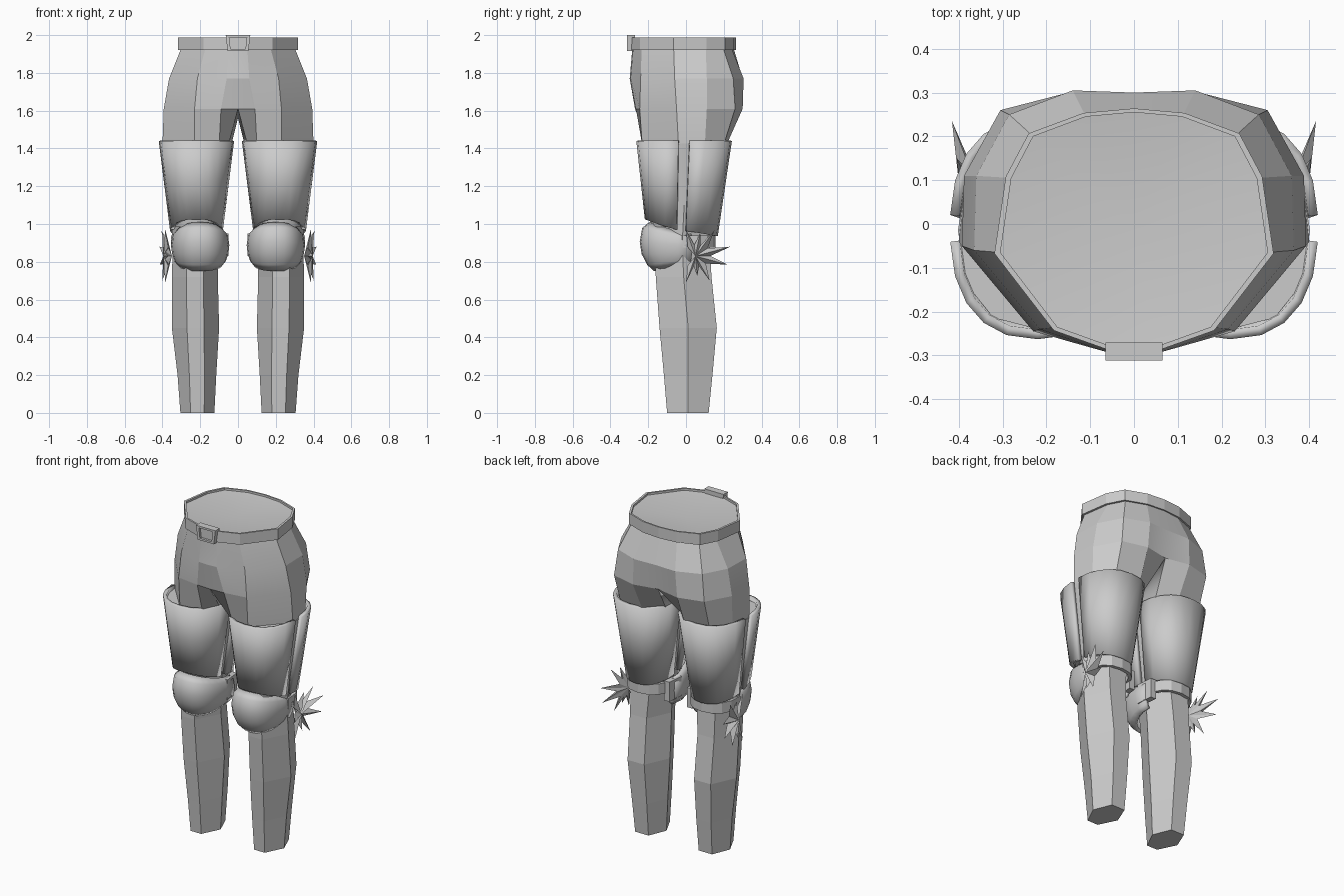
import bpy, bmesh
from math import sin, cos, pi, radians, copysign

cube = bpy.data.objects.get("Cube")
if cube:
    bpy.data.objects.remove(cube, do_unlink=True)

grey = bpy.data.materials.new("plain_grey")
grey.use_nodes = True
grey.diffuse_color = (0.6, 0.6, 0.6, 1)
grey.node_tree.nodes["Principled BSDF"].inputs["Base Color"].default_value = (0.6, 0.6, 0.6, 1)


def make(name, verts, faces, smooth=None, mirror=True, thick=0):
    """Mesh object, optionally mirrored to the other leg and given thickness."""
    bm = bmesh.new()
    vs = [bm.verts.new(v) for v in verts]
    for f in faces:
        bm.faces.new([vs[i] for i in f])
    bmesh.ops.recalc_face_normals(bm, faces=bm.faces)
    me = bpy.data.meshes.new(name)
    bm.to_mesh(me)
    bm.free()
    me.materials.append(grey)
    ob = bpy.data.objects.new(name, me)
    bpy.context.collection.objects.link(ob)
    if thick:
        mod = ob.modifiers.new("thickness", "SOLIDIFY")
        mod.thickness, mod.offset, mod.use_even_offset = thick, -1, True
    if mirror:
        mod = ob.modifiers.new("mirror", "MIRROR")
        mod.merge_threshold = 0.0005
    if smooth:
        bpy.ops.object.select_all(action="DESELECT")
        ob.select_set(True)
        bpy.context.view_layer.objects.active = ob
        bpy.ops.object.shade_smooth_by_angle(angle=radians(smooth))
    return ob


def loft(rings, closed=True, caps=False):
    """Join rings of equal length with quads."""
    n = len(rings[0])
    verts = [p for r in rings for p in r]
    faces = []
    for k in range(len(rings) - 1):
        for i in range(n if closed else n - 1):
            j = (i + 1) % n
            faces.append((k * n + i, k * n + j, k * n + n + j, k * n + n + i))
    if caps:
        faces += [tuple(range(n)), tuple(range(len(verts) - n, len(verts)))]
    return verts, faces


def at(z, outline):
    return [(x, y, z) for x, y in outline]


# Hips: half outlines running from front centre to back centre
waist = [(0, -.285), (.05, -.28), (.175, -.235), (.305, -.065), (.28, .105), (.23, .2), (.11, .245), (0, .255)]
upper = [(0, -.298), (.06, -.293), (.215, -.24), (.365, -.06), (.36, .11), (.285, .25), (.14, .305), (0, .3)]
lower = [(0, -.27), (.09, -.265), (.23, -.245), (.393, -.05), (.388, .11), (.305, .26), (.15, .3), (0, .27)]
thigh = [(.05, -.1), (.1, -.2), (.23, -.232), (.4, -.04), (.385, .1), (.3, .2), (.14, .215), (.05, .12)]
verts, faces = loft([at(1.97, waist), at(1.92, waist),
                     at(1.77, upper), at(1.61, lower), at(1.42, thigh)], closed=False)
n = len(verts)
verts += [(0, 0, 1.56), (.035, 0, 1.42)]
faces += [(n, n - 16, n - 8, n + 1), (n - 9, n, n + 1, n - 1)]
make("hips", verts, faces, 12)

# Slightly dished waist cap
make("waist_cap", at(1.975, waist) + [(0, 0, 1.945)],
     [(i, i + 1, len(waist)) for i in range(len(waist) - 1)], 40)

# Belt band with a square section, then the framed buckle
grow = [(x * 1.045, y * 1.035) for x, y in waist]
make("belt", *loft([at(1.92, waist), at(1.92, grow), at(1.987, grow),
                    at(1.987, waist), at(1.92, waist)], closed=False))


def plate(s, y):
    return [(-.055 * s, y, 1.958 - .043 * s), (.055 * s, y, 1.958 - .043 * s),
            (.065 * s, y, 1.958 + .042 * s), (-.065 * s, y, 1.958 + .042 * s)]


make("belt_buckle", *loft([plate(1, -.27), plate(1, -.312), plate(.72, -.312), plate(.72, -.298)],
                          caps=True), mirror=False)


# Lower legs: six-sided lofts, listed as height, inner, outer, front, back
def hexagon(z, inner, outer, front, back, front_half):
    mid = (inner + outer) / 2
    side = (front + back) / 2
    h = front_half
    return [(mid - h, front, z), (mid + h, front, z), (outer, side, z),
            (mid + h * 1.25, back, z), (mid - h * 1.25, back, z), (inner, side, z)]


shin = [(1.1, .09, .36, -.17, .15, .06), (.9, .1, .345, -.165, .125, .05), (.72, .107, .35, -.16, .135, .045),
        (.45, .1, .35, -.14, .163, .045), (.2, .115, .32, -.117, .14, .04), (0, .125, .305, -.1, .12, .036)]
make("lower_legs", *loft([hexagon(*s) for s in shin], caps=True))


def arc(cx, cy, rx, ry, a0, a1, steps, zf, power=.85):
    """Rounded-square arc; angle 0 points outward, 90 degrees points to the front."""
    pts = []
    for i in range(steps + 1):
        a = radians(a0 + (a1 - a0) * i / steps)
        c, s = cos(a), sin(a)
        pts.append((cx + rx * copysign(abs(c) ** power, c),
                    cy - ry * copysign(abs(s) ** power, s), zf(s)))
    return pts


# Thigh guards: front and back shells with a recessed liner in the seam
def shell(name, a0, a1, low, rise, y_shift):
    rings = []
    for t in (0, .5, 1):
        rings.append(arc(.22 - .0 * t, -.01 + y_shift - .015 * t, .2 - .06 * t, .248 - .06 * t, a0, a1, 10,
                         lambda s: 1.44 + (low + rise * abs(s) - 1.44) * t))
    make(name, *loft(rings, closed=False), 40, thick=.022)


shell("front_thigh_guards", 4, 176, .965, .06, -.005)
shell("back_thigh_guards", 184, 356, .965, -.03, .005)
make("thigh_liners", *loft([
    arc(.22, -.015, .182, .225, 0, 330, 11, lambda s: 1.425),
    arc(.22, -.02, .125, .165, 0, 330, 11, lambda s: .985)], caps=True), 40)

# Knee guards: rounded shells wrapping the front and sides
rows = [(0, .125, .185), (.12, .147, .222), (.4, .155, .235), (.65, .15, .225), (.87, .137, .195), (1, .118, .16)]
make("knee_guards", *loft([
    arc(.2, -.01, rx, ry, -8, 188, 14,
        lambda s: (.955 + .055 * max(s, 0)) * (1 - t) + (.785 - .035 * max(s, 0)) * t)
    for t, rx, ry in rows], closed=False), 40, thick=.02)

# Straps behind the knees, and the clasp ending each on the inner side
make("knee_straps", *loft([arc(.215, .0, .14, .155, 175, 365, 8, lambda s: z)
                           for z in (.94, .875)], closed=False), thick=.02)
make("strap_clasps", *loft([[(x, y, z) for x, y in ((.05, -.03), (.085, -.03), (.095, .075), (.06, .075))]
                            for z in (.83, .95)], caps=True))

# Spiked fans on the outer side of the knees
tips = [(0, .97), (.075, .955), (.15, .965), (.235, .88), (.22, .785), (.125, .7), (.06, .725), (0, .69)]
hub = (.05, .83)
verts, faces = [(.395, *hub), (.35, *hub)], []


def valley(p, q):
    y, z = (p[0] + q[0]) / 2, (p[1] + q[1]) / 2
    return (.37, hub[0] + (y - hub[0]) * .45, hub[1] + (z - hub[1]) * .45)


ends = [(-.08, .9)] + tips + [(-.08, .76)]
for i, (y, z) in enumerate(tips, 1):
    b = len(verts)
    verts += [valley(ends[i - 1], ends[i]), (.385 + max(y, 0) * .13, y, z), valley(ends[i], ends[i + 1])]
    faces += [(0, b, b + 1), (0, b + 1, b + 2), (1, b + 1, b), (1, b + 2, b + 1)]
make("knee_spikes", verts, faces)
